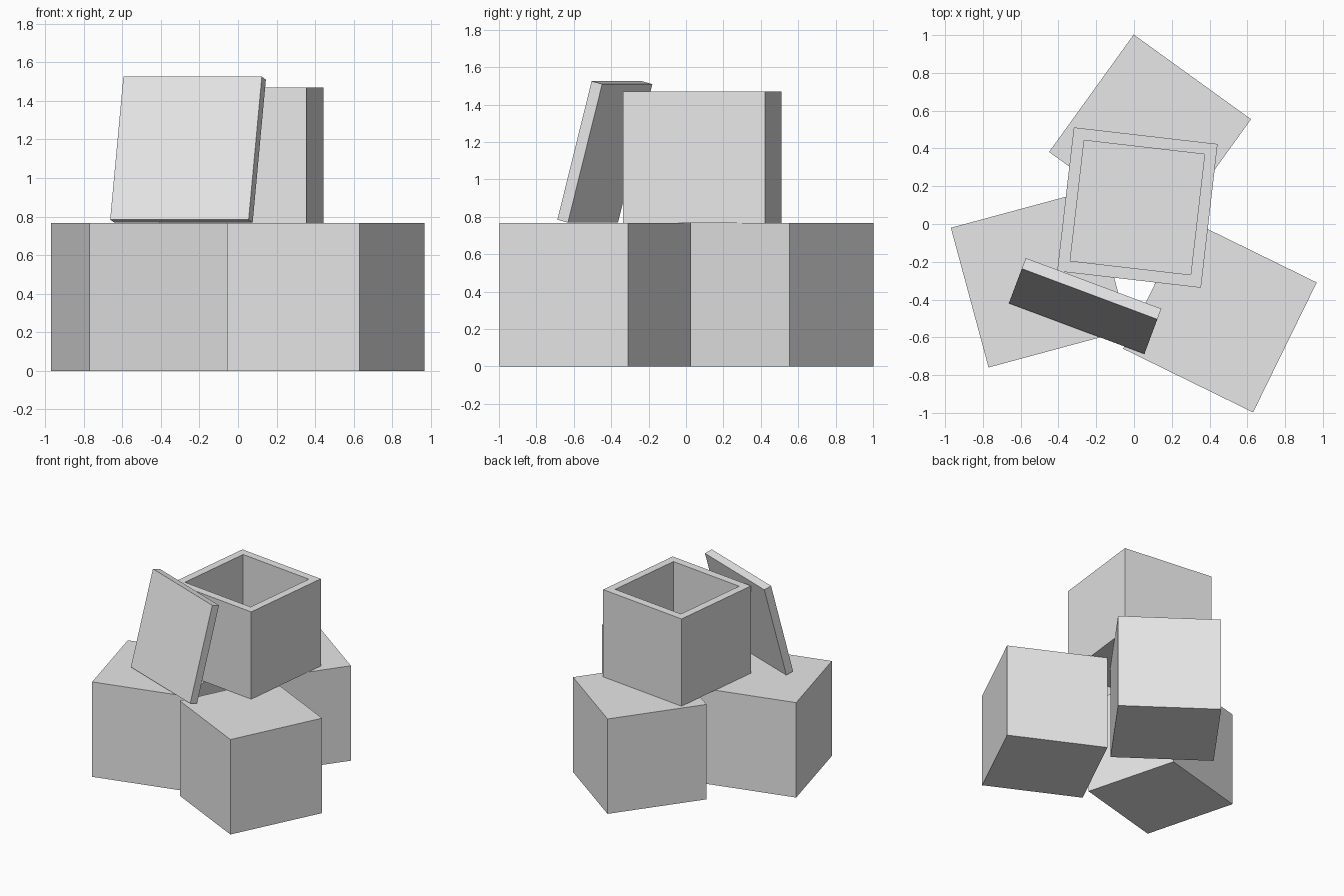
import bpy
import bmesh
from math import radians
from mathutils import Vector

SIDE = 0.766    # edge of every crate
WALL = 0.062    # wall and lid thickness

cube = bpy.data.objects.get("Cube")
if cube:
    bpy.data.objects.remove(cube, do_unlink=True)

grey = bpy.data.materials.new("light_grey")
grey.use_nodes = True
grey.diffuse_color = (0.8, 0.8, 0.8, 1)
grey.node_tree.nodes["Principled BSDF"].inputs["Base Color"].default_value = (0.8, 0.8, 0.8, 1)


def box(name, size, centre, turn, tilt=0, hollow=False):
    """Flat-shaded box, optionally hollowed from the top."""
    bm = bmesh.new()
    bmesh.ops.create_cube(bm, size=1)
    bmesh.ops.scale(bm, vec=size, verts=bm.verts)
    if hollow:
        top = max(bm.faces, key=lambda f: f.calc_center_median().z)
        bmesh.ops.inset_region(bm, faces=[top], thickness=WALL, use_even_offset=True)
        # Push the inset face down to make the inner floor
        ext = bmesh.ops.extrude_discrete_faces(bm, faces=[top])
        floor = ext["faces"][0]
        bmesh.ops.translate(bm, verts=floor.verts, vec=Vector((0, 0, WALL - size[2])))
    bm.normal_update()
    mesh = bpy.data.meshes.new(name)
    bm.to_mesh(mesh)
    bm.free()
    mesh.materials.append(grey)
    ob = bpy.data.objects.new(name, mesh)
    ob.location = centre
    ob.rotation_euler = (radians(tilt), 0, radians(turn))
    bpy.context.collection.objects.link(ob)
    return ob


# Three closed crates on the ground
for name, x, y, turn in (
    ("back_crate", 0.085, 0.468, -35.8),
    ("right_crate", -0.5, -0.29, 15.1),
    ("left_crate", 0.455, -0.485, -26.1),
):
    box(name, (SIDE, SIDE, SIDE), (x, y, SIDE / 2), turn)

# Open crate stacked on top
body = SIDE - WALL
box("open_crate", (SIDE, SIDE, body), (0.018, 0.087, SIDE + body / 2), -6.6, hollow=True)

# Lid leaning against the open crate
box("leaning_lid", (SIDE, WALL, SIDE), (-0.259, -0.434, 1.147), -20.5, tilt=-14.8)
